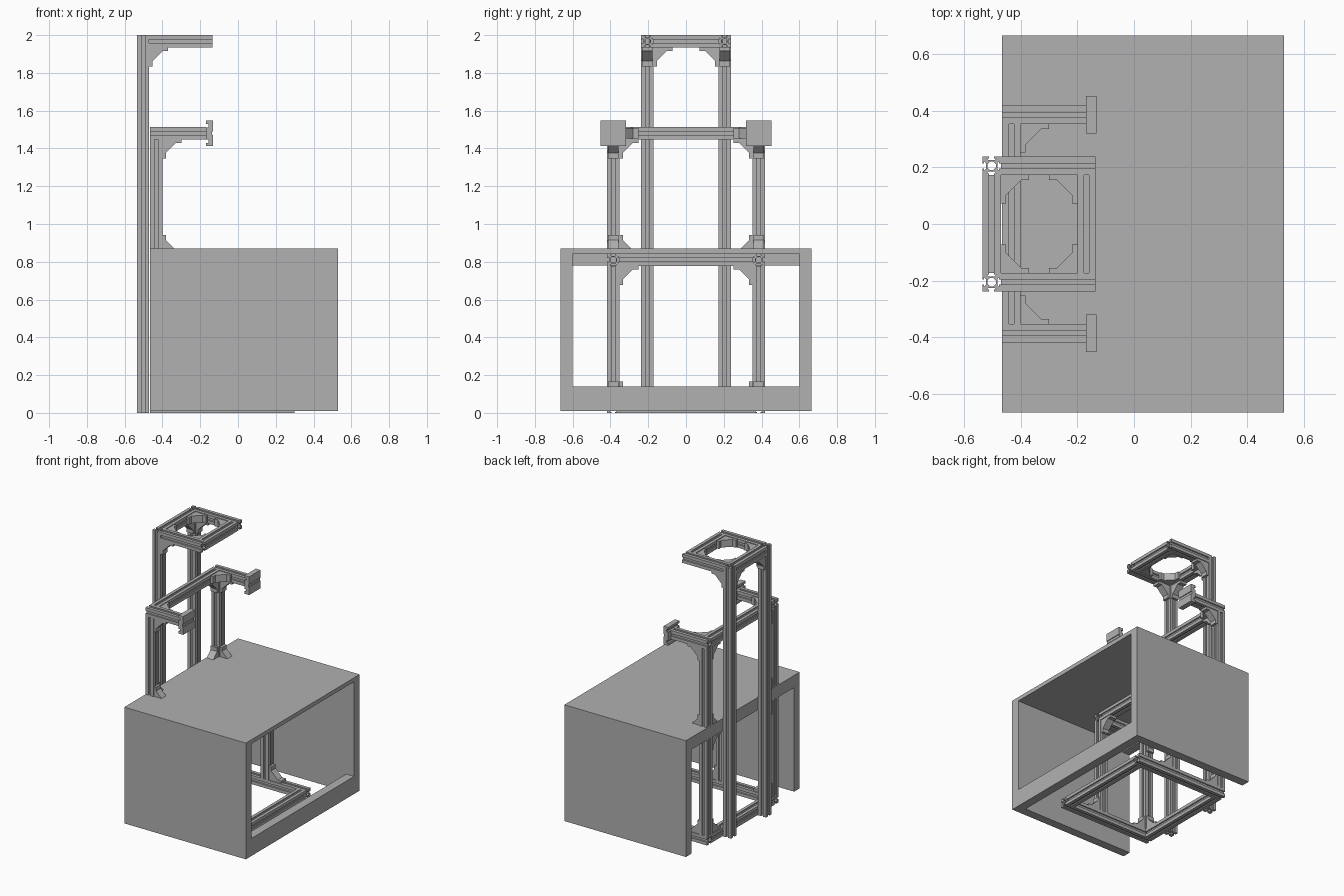
import bpy, bmesh, math
from mathutils import Vector

cube = bpy.data.objects.get("Cube")
if cube:
    bpy.data.objects.remove(cube, do_unlink=True)

grey = bpy.data.materials.new("machine_grey")
grey.use_nodes = True
GREY = (0.44, 0.44, 0.44, 1)
grey.diffuse_color = GREY
grey.node_tree.nodes["Principled BSDF"].inputs["Base Color"].default_value = GREY

W = 0.065          # beam width
H = W / 2
AXES = {"x": Vector((1, 0, 0)), "y": Vector((0, 1, 0)), "z": Vector((0, 0, 1))}


def finish(name, bm):
    bmesh.ops.recalc_face_normals(bm, faces=bm.faces)
    mesh = bpy.data.meshes.new(name)
    bm.to_mesh(mesh)
    bm.free()
    mesh.materials.append(grey)
    obj = bpy.data.objects.new(name, mesh)
    bpy.context.collection.objects.link(obj)
    return obj


def extrude(name, loops, origin, u, v, span):
    """Extrude an outline, with optional hole outlines, along span."""
    bm = bmesh.new()
    edges = ([], [])
    for loop in loops:
        rings = []
        for end in (0, 1):
            ring = [bm.verts.new(origin + u * a + v * b + span * end) for a, b in loop]
            edges[end].extend(bm.edges.new((ring[i - 1], ring[i])) for i in range(len(ring)))
            rings.append(ring)
        low, high = rings
        for i in range(len(low)):
            bm.faces.new((low[i - 1], low[i], high[i], high[i - 1]))
    for cap in edges:
        bmesh.ops.triangle_fill(bm, edges=cap, use_beauty=True)
    return finish(name, bm)


def box(name, x, y, z):
    outline = [(x[0], y[0]), (x[1], y[0]), (x[1], y[1]), (x[0], y[1])]
    return extrude(name, [outline], Vector((0, 0, z[0])), AXES["x"], AXES["y"],
                   Vector((0, 0, z[1] - z[0])))


# Slotted beam section: one side turned four times, around an octagonal bore
SIDE = [(H, -H), (H, -0.009), (0.0265, -0.009), (0.0265, -0.017), (0.02, -0.01),
        (0.02, 0.01), (0.0265, 0.017), (0.0265, 0.009), (H, 0.009)]
SECTION = []
for quarter in range(4):
    c, s = round(math.cos(quarter * math.pi / 2)), round(math.sin(quarter * math.pi / 2))
    SECTION += [(a * c - b * s, a * s + b * c) for a, b in SIDE]
BORE = [(0.016 * math.cos((k + 0.5) * math.pi / 4), 0.016 * math.sin((k + 0.5) * math.pi / 4))
        for k in range(8)]


def beam(name, axis, start, length):
    u, v = [AXES[k] for k in "xyz" if k != axis]
    return extrude(name, [SECTION, BORE], Vector(start), u, v, AXES[axis] * length)


# Corner bracket with two feet and a sloping web
GUSSET = [(0, 0), (0.1, 0), (0.1, 0.018), (0.072, 0.018), (0.06, 0.03),
          (0.03, 0.06), (0.018, 0.072), (0.018, 0.1), (0, 0.1)]


def bracket(name, corner, u, v):
    u, v = Vector(u), Vector(v)
    across = u.cross(v) * 0.054
    return extrude(name, [GUSSET], Vector(corner) - across / 2, u, v, across)


X, UP, DOWN = (1, 0, 0), (0, 0, 1), (0, 0, -1)
BACK = -0.4325      # centre of the rear posts
MID = -0.03         # centre of the middle posts
TALL = -0.5025      # centre of the tall posts

# Cabinet shell, open below, with front lip and rear apron
box("cabinet_top", (-0.465, 0.53), (-0.665, 0.665), (0.84, 0.87))
box("cabinet_front_lip", (0.465, 0.53), (-0.6, 0.6), (0.01, 0.14))
box("cabinet_rear_apron", (-0.465, -0.4), (-0.6, 0.6), (0.78, 0.84))

# Cross beams between the two sides
for name, x, z, half in (("floor_front_beam", 0.2675, H, 0.3525),
                         ("floor_rear_beam", BACK, H, 0.3525),
                         ("shelf_front_beam", MID, 0.81, 0.3525),
                         ("shelf_rear_beam", BACK, 0.81, 0.3525),
                         ("arm_cross_beam", BACK, 1.48, 0.3525),
                         ("top_front_beam", -0.1675, 2 - H, 0.1725),
                         ("top_rear_beam", TALL, 2 - H, 0.1725)):
    beam(name, "y", (x, -half, z), 2 * half)

for side, s in (("left", 1), ("right", -1)):
    yo, yi = 0.385 * s, 0.3525 * s
    inward = (0, -s, 0)
    wall = sorted((0.6 * s, 0.665 * s))
    box(side + "_cabinet_wall", (-0.465, 0.53), wall, (0.01, 0.84))

    # Floor frame, posts and shelf rail
    beam(side + "_floor_rail", "x", (-0.465, yo, H), 0.765)
    beam(side + "_rear_post", "z", (BACK, yo, W), 1.3825)
    beam(side + "_middle_post", "z", (MID, yo, W), 0.7125)
    beam(side + "_shelf_rail", "x", (-0.4, yo, 0.81), 0.4025)
    beam(side + "_arm", "x", (-0.465, yo, 1.48), 0.295)

    # Brackets in the lengthwise direction
    for x, z, v in ((BACK + H, W, UP), (MID + H, W, UP),
                    (BACK + H, 0.8425, UP), (BACK + H, 1.4475, DOWN)):
        bracket(side + "_rail_bracket", (x, yo, z), X, v)
    # Brackets in the crosswise direction
    for x, z, v in ((BACK, W, UP), (BACK, 0.8425, UP), (BACK, 1.4475, DOWN),
                    (MID, 0.7775, DOWN), (BACK, 0.7775, DOWN)):
        bracket(side + "_cross_bracket", (x, yi, z), inward, v)
    bracket(side + "_arm_flat_bracket", (BACK + H, yi, 1.48), X, inward)

    # Slotted end plate on each arm
    plate = [(-0.132, 1.412), (-0.132, 1.47), (-0.138, 1.47), (-0.138, 1.49), (-0.132, 1.49),
             (-0.132, 1.547), (-0.17, 1.547), (-0.17, 1.53), (-0.157, 1.53), (-0.157, 1.512),
             (-0.17, 1.512), (-0.17, 1.447), (-0.157, 1.447), (-0.157, 1.43),
             (-0.17, 1.43), (-0.17, 1.412)]
    extrude(side + "_end_plate", [plate], Vector((0, yo - 0.0665, 0)),
            AXES["x"], AXES["z"], Vector((0, 0.133, 0)))

    # Tall mast and top frame
    yt, yn = 0.205 * s, 0.1725 * s
    beam(side + "_tall_post", "z", (TALL, yt, 0), 2)
    beam(side + "_top_rail", "x", (TALL + H, yt, 2 - H), 0.335)
    bracket(side + "_top_rail_bracket", (TALL + H, yt, 2 - W), X, DOWN)
    bracket(side + "_top_cross_bracket", (TALL, yn, 2 - W), inward, DOWN)
    bracket(side + "_top_rear_flat_bracket", (TALL + H, yn, 2 - H), X, inward)
    bracket(side + "_top_front_flat_bracket", (-0.2, yn, 2 - H), (-1, 0, 0), inward)
